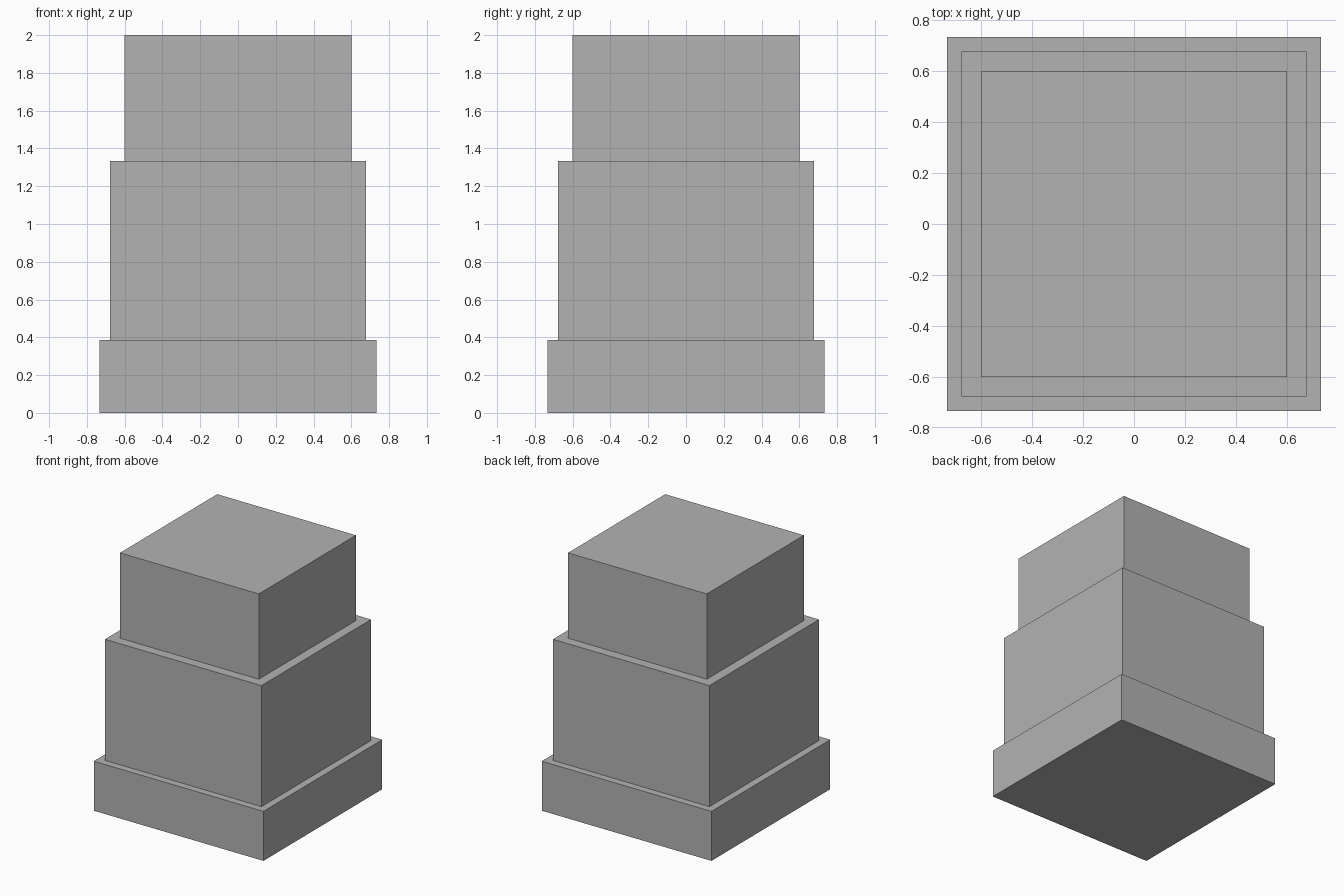
import bpy

if "Cube" in bpy.data.objects:
    bpy.data.objects.remove(bpy.data.objects["Cube"])

grey = bpy.data.materials.new("plain grey")
grey.diffuse_color = (0.45, 0.45, 0.45, 1)
grey.use_nodes = True
grey.node_tree.nodes["Principled BSDF"].inputs["Base Color"].default_value = grey.diffuse_color


def block(name, width, bottom, top):
    """Square block standing between two heights."""
    bpy.ops.mesh.primitive_cube_add(size=1, location=(0, 0, (bottom + top) / 2))
    obj = bpy.context.object
    obj.name = name
    obj.scale = (width, width, top - bottom)
    bpy.ops.object.transform_apply(location=False, rotation=False, scale=True)
    obj.data.materials.append(grey)


# Three stacked tiers, narrowing upward
block("base_tier", 1.467, 0.0, 0.387)
block("middle_tier", 1.353, 0.387, 1.333)
block("top_tier", 1.2, 1.333, 2.0)
